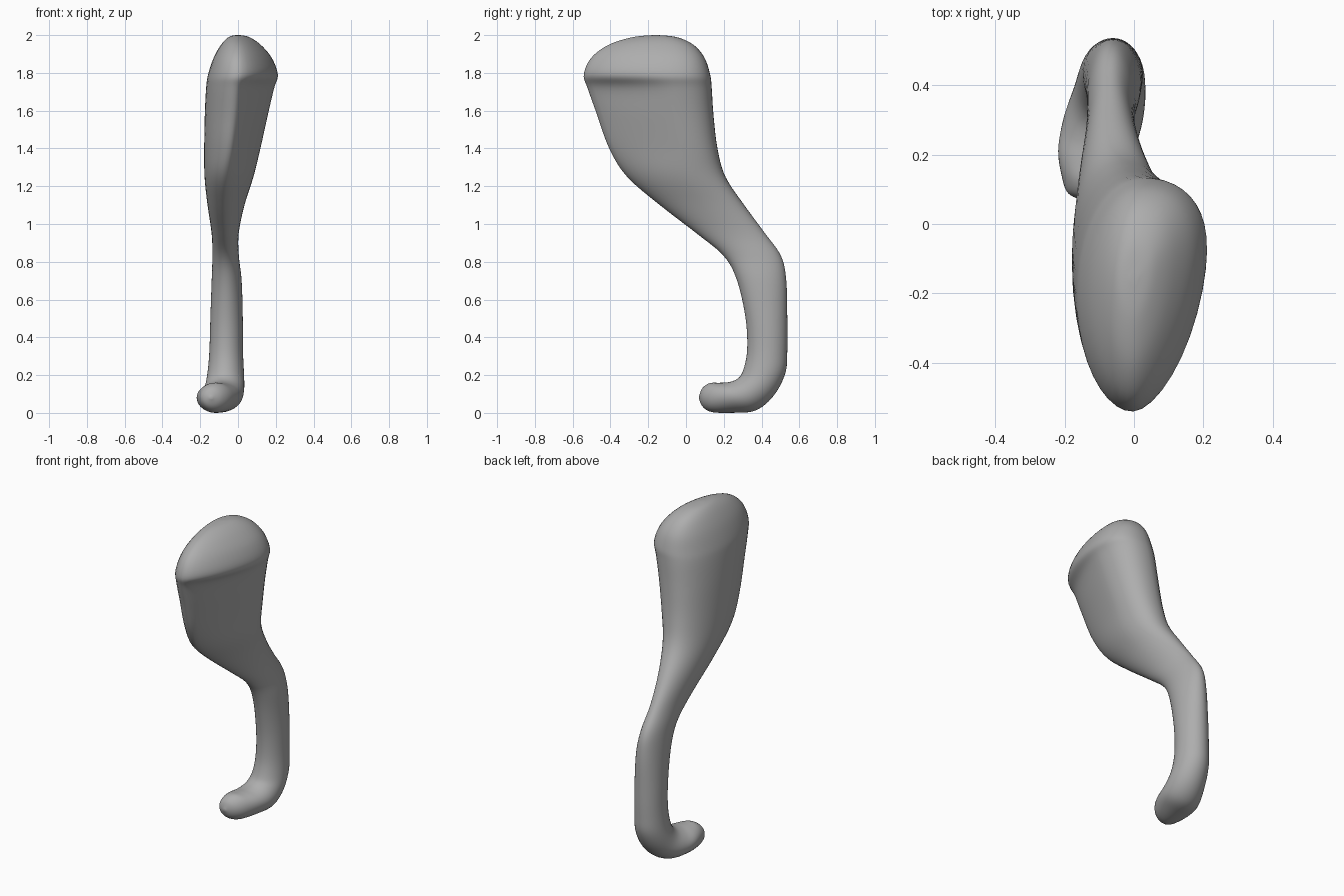
import bpy, bmesh, math

if "Cube" in bpy.data.objects:
    bpy.data.objects.remove(bpy.data.objects["Cube"])

SIDES = 40   # points round each section
STEPS = 6    # smooth steps between sections

# Upper leg and shin: height, front y, back y, left x, right x, x of front edge
upright = [
    (2.0, -0.17, -0.15, -0.01, 0.01, 0.0),
    (1.99, -0.28, -0.05, -0.05, 0.06, 0.0),
    (1.95, -0.41, 0.04, -0.09, 0.12, 0.0),
    (1.88, -0.505, 0.1, -0.13, 0.18, 0.0),
    (1.79, -0.545, 0.13, -0.16, 0.213, 0.0),
    (1.72, -0.525, 0.138, -0.17, 0.193, -0.01),
    (1.58, -0.475, 0.147, -0.177, 0.16, -0.02),
    (1.4, -0.41, 0.168, -0.18, 0.12, -0.04),
    (1.25, -0.315, 0.21, -0.178, 0.083, -0.07),
    (1.1, -0.14, 0.31, -0.162, 0.035, -0.08),
    (0.95, 0.055, 0.42, -0.14, 0.004, -0.075),
    (0.83, 0.2, 0.505, -0.136, 0.005, -0.067),
    (0.7, 0.27, 0.532, -0.14, 0.02, -0.06),
    (0.5, 0.315, 0.537, -0.147, 0.026, -0.06),
    (0.33, 0.323, 0.537, -0.152, 0.027, -0.062),
]
# Ankle and foot: inner y, z, outer y, z, left x, right x
foot = [
    (0.3, 0.22, 0.527, 0.21, -0.162, 0.032),
    (0.27, 0.18, 0.465, 0.09, -0.178, 0.034),
    (0.225, 0.163, 0.37, 0.012, -0.205, 0.025),
    (0.175, 0.16, 0.25, 0.0, -0.22, 0.0),
    (0.125, 0.158, 0.14, 0.003, -0.208, -0.04),
    (0.085, 0.13, 0.09, 0.03, -0.19, -0.085),
    (0.068, 0.085, 0.068, 0.075, -0.147, -0.137),
]


def clamp(v, a, b):
    return max(a, min(b, v))


# Common form: Fy, Fz, By, Bz, left, right, front x, widest place, front-right power
keys = []
for z, fy, by, xl, xr, xf in upright:
    k = clamp((z - 0.9) / 0.5, 0, 1)
    power = 1.65 if z > 1.76 else 2 - 0.7 * k
    keys.append((fy, z, by, z, xl, xr, xf, 0.5 + 0.19 * k, power))
for fy, fz, by, bz, xl, xr in foot:
    keys.append((fy, fz, by, bz, xl, xr, (xl + xr) / 2, 0.5, 2.0))


def spline(a, b, c, d, t):
    return tuple(0.5 * (2 * q + (r - p) * t + (2 * p - 5 * q + 4 * r - s) * t * t
                        + (3 * q - p - 3 * r + s) * t ** 3)
                 for p, q, r, s in zip(a, b, c, d))


def section(key):
    fy, fz, by, bz, xl, xr, xf, wide, power = key
    xb = (xl + xr) / 2
    pts = []
    for i in range(SIDES):
        a = 2 * math.pi * i / SIDES
        s, c = math.sin(a), math.cos(a)      # c = 1 at the front edge
        right, front = s >= 0, c >= 0
        p = power if right and front else 2.0
        if right and not front:
            p = 2 + (wide - 0.5) * 2
        e = 2 / p
        side, along = abs(s) ** e, abs(c) ** e
        u0 = wide if right else 0.5
        u = u0 * (1 - along) if front else u0 + (1 - u0) * along
        x0 = xf if front else xb
        x = x0 + ((xr if right else xl) - x0) * side
        pts.append((x, fy + (by - fy) * u, clamp(fz + (bz - fz) * u, 0, 2)))
    return pts


# Loft the sections into one smooth leg
bm = bmesh.new()
rings = []
last = len(keys) - 1
for i in range(last):
    quad = [keys[clamp(j, 0, last)] for j in (i - 1, i, i + 1, i + 2)]
    for k in range(STEPS):
        rings.append([bm.verts.new(p) for p in section(spline(*quad, k / STEPS))])
rings.append([bm.verts.new(p) for p in section(keys[-1])])
for r0, r1 in zip(rings, rings[1:]):
    for i in range(SIDES):
        j = (i + 1) % SIDES
        bm.faces.new((r0[i], r0[j], r1[j], r1[i]))
bm.faces.new(rings[0])
bm.faces.new(rings[-1])
# Soften the seams between section quadrants
for _ in range(3):
    bmesh.ops.smooth_vert(bm, verts=bm.verts, factor=0.4,
                          use_axis_x=True, use_axis_y=True, use_axis_z=True)
bmesh.ops.recalc_face_normals(bm, faces=bm.faces)
for f in bm.faces:
    f.smooth = True

mesh = bpy.data.meshes.new("leg")
bm.to_mesh(mesh)
bm.free()
leg = bpy.data.objects.new("leg", mesh)
bpy.context.collection.objects.link(leg)

grey = bpy.data.materials.new("plain grey")
grey.diffuse_color = (0.42, 0.42, 0.42, 1)
grey.use_nodes = True
grey.node_tree.nodes["Principled BSDF"].inputs["Base Color"].default_value = grey.diffuse_color
mesh.materials.append(grey)
